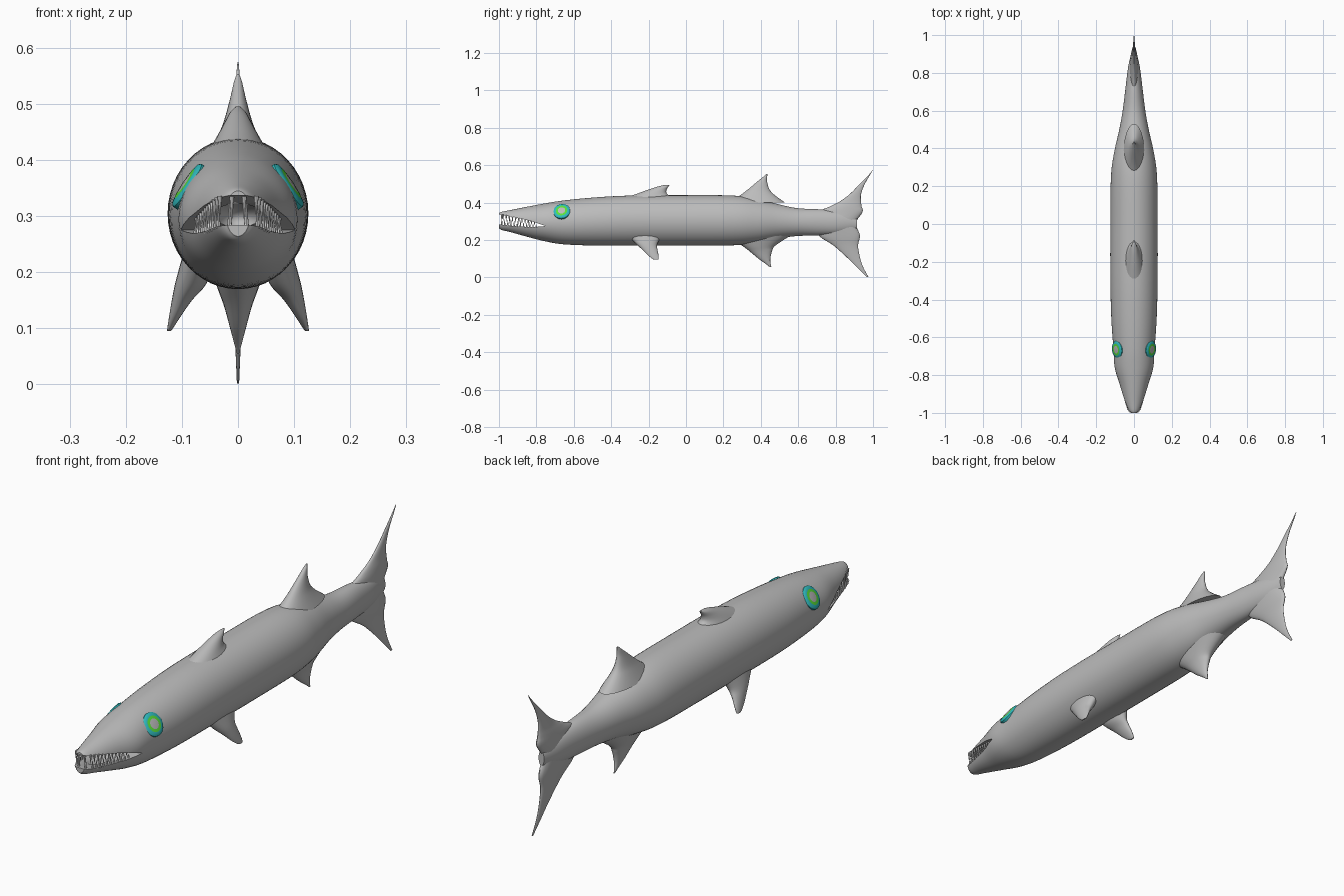
import bpy, bmesh, math
from mathutils import Vector

cube = bpy.data.objects.get("Cube")
if cube:
    bpy.data.objects.remove(cube, do_unlink=True)


def material(name, rgb):
    m = bpy.data.materials.new(name)
    m.use_nodes = True
    m.diffuse_color = (*rgb, 1)
    m.node_tree.nodes["Principled BSDF"].inputs["Base Color"].default_value = (*rgb, 1)
    return m


GREY = material("skin grey", (0.5, 0.5, 0.5))
WHITE = material("tooth white", (0.72, 0.72, 0.72))
TEAL = material("eye teal", (0.03, 0.5, 0.52))
GREEN = material("eye green", (0.1, 0.75, 0.04))


def smooth_rows(rows, steps):
    """Resample rows of numbers with a Catmull-Rom spline."""
    out = []
    for i in range(len(rows) - 1):
        quad = zip(rows[max(i - 1, 0)], rows[i], rows[i + 1], rows[min(i + 2, len(rows) - 1)])
        quad = list(quad)
        for k in range(steps):
            t = k / steps
            out.append([b + 0.5 * t * (c - a + t * (2*a - 5*b + 4*c - d + t * (3*(b - c) + d - a)))
                        for a, b, c, d in quad])
    return out + [list(rows[-1])]


def finish(name, bm, mats):
    bmesh.ops.recalc_face_normals(bm, faces=bm.faces)
    mesh = bpy.data.meshes.new(name)
    bm.to_mesh(mesh)
    bm.free()
    for m in mats:
        mesh.materials.append(m)
    ob = bpy.data.objects.new(name, mesh)
    bpy.context.collection.objects.link(ob)
    return ob


def activate(ob):
    bpy.ops.object.select_all(action='DESELECT')
    ob.select_set(True)
    bpy.context.view_layer.objects.active = ob


def shade(ob, degrees=40):
    activate(ob)
    bpy.ops.object.shade_smooth_by_angle(angle=math.radians(degrees))


def loft(name, rings, mats=(GREY,), band_mats=None):
    """Skin closed rings of points and cap both ends."""
    bm = bmesh.new()
    loops = [[bm.verts.new(p) for p in ring] for ring in rings]
    n = len(loops[0])
    for i, (a, b) in enumerate(zip(loops, loops[1:])):
        for k in range(n):
            f = bm.faces.new((a[k], a[(k + 1) % n], b[(k + 1) % n], b[k]))
            f.material_index = band_mats[i] if band_mats else 0
    bm.faces.new(loops[0])
    bm.faces.new(loops[-1])
    return finish(name, bm, mats)


def circle(n):
    return [(math.cos(2 * math.pi * k / n), math.sin(2 * math.pi * k / n)) for k in range(n)]


def lookup(rows, y, col=1):
    for a, b in zip(rows, rows[1:]):
        if y <= b[0]:
            return a[col] + (b[col] - a[col]) * (y - a[0]) / (b[0] - a[0])
    return rows[-1][col]


# Body: y, half width, bottom z, top z
BODY = [(-1, .022, .264, .345), (-.985, .036, .254, .351), (-.94, .052, .243, .36),
        (-.85, .076, .218, .378), (-.76, .102, .195, .395), (-.66, .109, .178, .411),
        (-.5, .12, .171, .427), (-.3, .125, .17, .438), (0, .125, .17, .44),
        (.25, .122, .172, .438), (.38, .105, .185, .42), (.5, .078, .21, .39),
        (.6, .06, .222, .37), (.72, .045, .226, .364), (.83, .031, .235, .35),
        (.915, .012, .26, .32)]
body = loft("body", [[(w * c, y, (lo + hi) / 2 + (hi - lo) / 2 * s) for c, s in circle(48)]
                     for y, w, lo, hi in smooth_rows(BODY, 5)])

# Mouth opening: a wedge between the lips plus a rounded inner cavity
UPPER_LIP = [(-1.1, .345), (-1, .337), (-.9, .319), (-.82, .299), (-.75, .275)]
LOWER_LIP = [(-1.1, .288), (-1, .284), (-.9, .273), (-.82, .269), (-.75, .275)]
outline = UPPER_LIP + LOWER_LIP[-2::-1]
wedge = loft("mouth_cutter", [[(x, y, z) for y, z in outline] for x in (-.2, .2)])
bm = bmesh.new()
bmesh.ops.create_uvsphere(bm, u_segments=24, v_segments=16, radius=1)
for v in bm.verts:
    v.co = Vector((v.co.x * .045, v.co.y * .1 - .855, v.co.z * .034 + .294))
cavity = finish("cavity_cutter", bm, [GREY])
for cutter in (wedge, cavity):
    activate(body)
    mod = body.modifiers.new("mouth", 'BOOLEAN')
    mod.operation, mod.solver, mod.object = 'DIFFERENCE', 'EXACT', cutter
    bpy.ops.object.modifier_apply(modifier=mod.name)
    bpy.data.objects.remove(cutter, do_unlink=True)
shade(body)


# Teeth: rows of cones following each lip
def teeth(name, lip, direction, offset):
    bm = bmesh.new()
    count = 11
    spots = [(.011 + offset * .008, -.985)]
    for i in range(count):
        y = -.978 + (i + offset) * .185 / count
        spots.append((lookup(BODY, y) * .84, y))
    for i, (x, y) in enumerate(spots):
        gap = lookup(UPPER_LIP, y) - lookup(LOWER_LIP, y)
        length = gap * (.78 if i % 3 == 0 else .6)
        root = lookup(lip, y) - direction * .003
        for side in (-1, 1):
            made = bmesh.ops.create_cone(bm, cap_ends=True, segments=8, radius1=.0048,
                                         radius2=.0006, depth=length + .003)
            for v in made["verts"]:
                v.co.z = root + direction * (v.co.z + (length + .003) / 2)
                v.co.x += side * x
                v.co.y += y
    shade(finish(name, bm, [WHITE]))


teeth("upper_teeth", UPPER_LIP, -1, 0)
teeth("lower_teeth", LOWER_LIP, 1, .5)


# Fins: z, front y, back y, half thickness, x centre
def fin(name, rows, side=1):
    rings = [[(side * x + t * s, (a + b) / 2 + (b - a) / 2 * c, z) for c, s in circle(24)]
             for z, a, b, t, x in smooth_rows(rows, 5)]
    shade(loft(name, rings), 60)


def median(rows):
    return [(*r, 0) for r in rows]


fin("front_dorsal_fin", median([
    (.42, -.34, -.06, .05), (.445, -.27, -.1, .036), (.465, -.215, -.105, .025),
    (.485, -.155, -.095, .014), (.495, -.115, -.085, .004)]))
fin("rear_dorsal_fin", median([
    (.4, .23, .53, .055), (.44, .29, .475, .037), (.47, .33, .447, .025),
    (.51, .378, .434, .014), (.54, .415, .434, .007), (.553, .43, .437, .002)]))
fin("anal_fin", median([
    (.225, .22, .56, .055), (.17, .3, .477, .036), (.14, .34, .46, .025),
    (.1, .388, .451, .014), (.07, .43, .453, .006), (.055, .448, .457, .002)]))
fin("tail_fin", median([
    (.002, .966, .976, .002), (.05, .918, .95, .004), (.1, .868, .932, .006),
    (.17, .79, .92, .012), (.225, .71, .93, .02), (.29, .7, .908, .026),
    (.35, .71, .944, .02), (.38, .77, .939, .016), (.41, .828, .935, .011),
    (.45, .88, .937, .008), (.5, .929, .956, .005), (.55, .978, .985, .003),
    (.575, .998, 1, .001)]))
PECTORAL = [(.225, -.31, -.13, .03, .07), (.18, -.267, -.153, .028, .084),
            (.15, -.235, -.153, .018, .1), (.12, -.205, -.147, .01, .113),
            (.1, -.18, -.146, .005, .121), (.095, -.168, -.15, .003, .123)]

# Eyes: shallow domes of concentric colour; radius, height
EYE = [(.046, -.016), (.046, -.002), (.042, .002), (.031, .004), (.02, .005), (.01, .006)]
for side, label in ((1, "left"), (-1, "right")):
    fin(label + "_pectoral_fin", PECTORAL, side)
    centre = Vector((side * .092, -.665, .356))
    turn = Vector((side * .83, -.11, .55)).to_track_quat('Z', 'Y')
    rings = [[centre + turn @ Vector((r * c, r * s, h)) for c, s in circle(32)] for r, h in EYE]
    shade(loft(label + "_eye", rings, (GREY, TEAL, GREEN), (1, 1, 1, 2, 0)))
